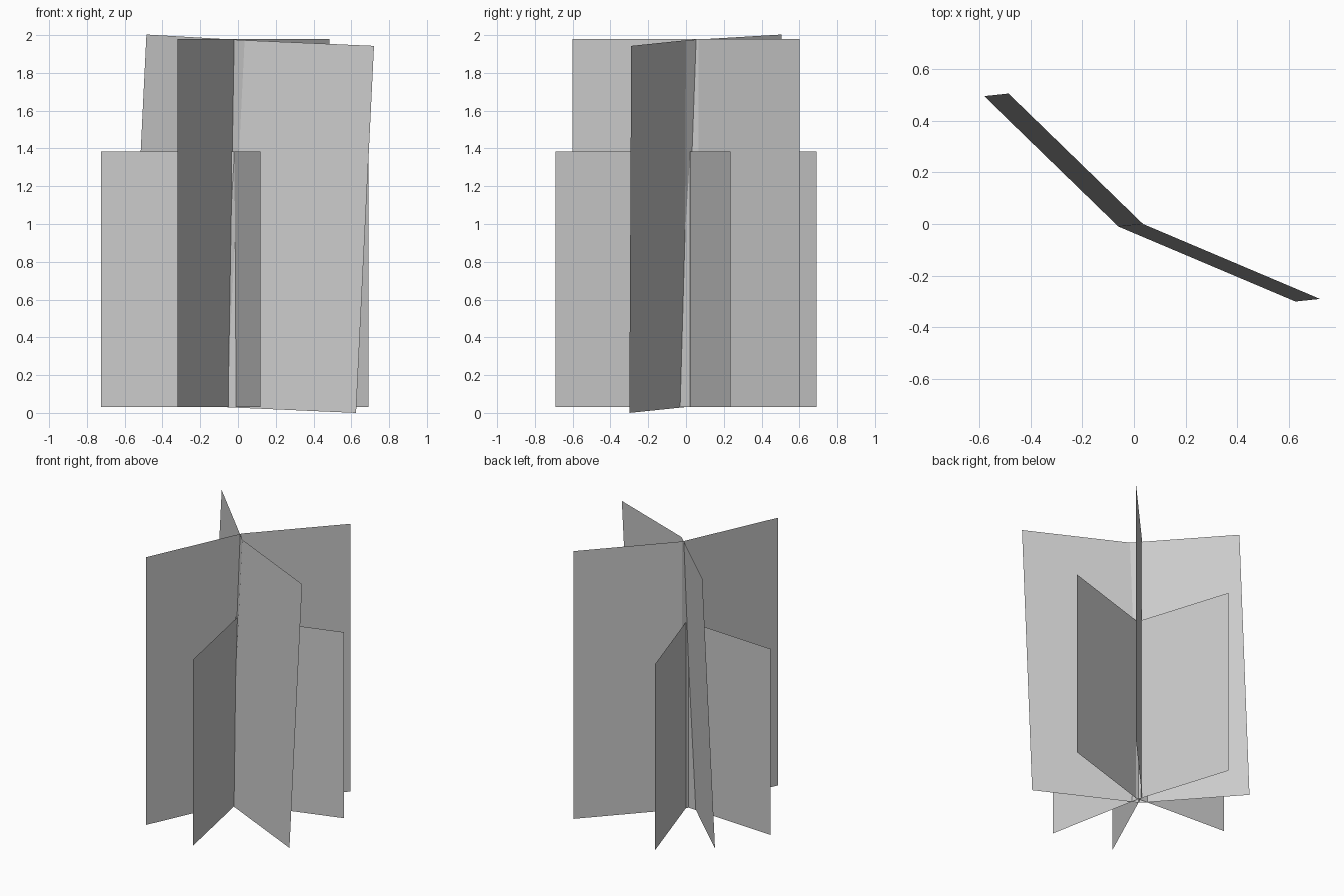
import bpy
from mathutils import Vector

cube = bpy.data.objects.get("Cube")
if cube:
    bpy.data.objects.remove(cube)

# One plain grey for every sheet
grey = bpy.data.materials.new("plain_grey")
grey.use_nodes = True
grey.diffuse_color = (0.6, 0.6, 0.6, 1)
grey.node_tree.nodes["Principled BSDF"].inputs["Base Color"].default_value = (0.6, 0.6, 0.6, 1)


def folded_sheet(name, bottom, shift):
    """Sheet through three bottom points, swept along shift and creased at the middle."""
    low = [Vector(p) for p in bottom]
    verts = low + [p + Vector(shift) for p in low]
    mesh = bpy.data.meshes.new(name)
    mesh.from_pydata(verts, [], [(0, 1, 4, 3), (1, 2, 5, 4)])
    mesh.materials.append(grey)
    obj = bpy.data.objects.new(name, mesh)
    bpy.context.collection.objects.link(obj)
    return obj


BASE = 0.03
TALL, SHORT = (0, 0, 1.95), (0, 0, 1.355)

# Tall leaning sheet
folded_sheet("tall_leaning_sheet",
             [(-0.58, 0.495, 0.06), (-0.06, -0.01, BASE), (0.625, -0.30, 0)],
             (0.095, 0.01, 1.943))

# Tall upright sheet
folded_sheet("tall_upright_sheet",
             [(-0.32, -0.6, BASE), (-0.015, 0.065, BASE), (0.485, 0.6, BASE)], TALL)

# Short sheets crossing at the centre
folded_sheet("short_wide_sheet",
             [(-0.725, 0.06, BASE), (0, 0.02, BASE), (0.69, 0.235, BASE)], SHORT)
folded_sheet("short_deep_sheet",
             [(0.12, -0.69, BASE), (-0.02, 0.02, BASE), (-0.235, 0.69, BASE)], SHORT)
